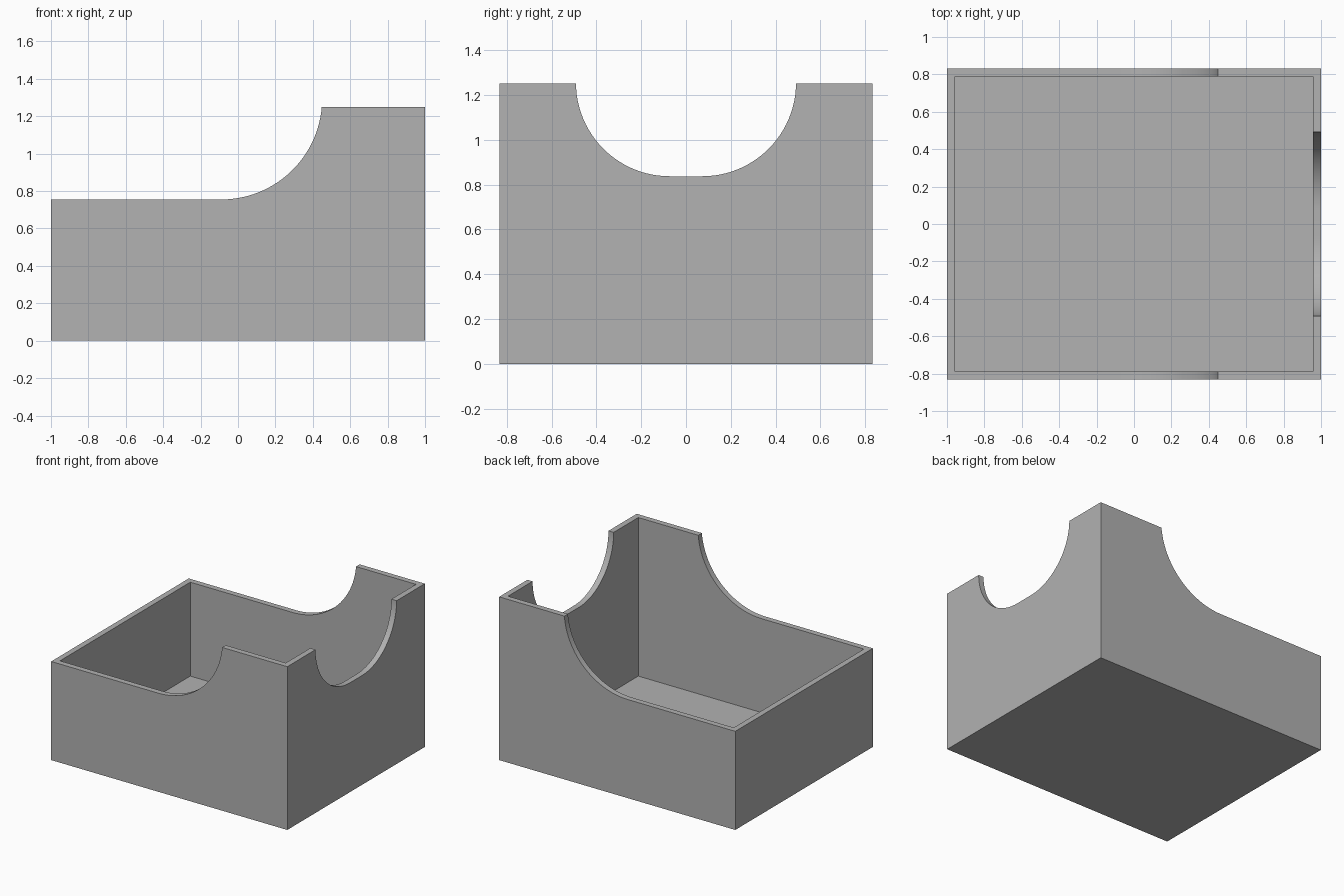
import bpy, bmesh
from math import sin, cos, pi
from mathutils import Vector

cube = bpy.data.objects.get("Cube")
if cube:
    bpy.data.objects.remove(cube, do_unlink=True)

HALF_X, HALF_Y, HEIGHT = 1.0, 0.832, 1.25
WALL, FLOOR, LOW = 0.044, 0.036, 0.755
STEPS = 24

grey = bpy.data.materials.new("plain_grey")
grey.use_nodes = True
grey.diffuse_color = (0.445, 0.445, 0.445, 1)
grey.node_tree.nodes["Principled BSDF"].inputs["Base Color"].default_value = grey.diffuse_color


def prism(name, outline, direction):
    """Extrude a closed outline of points along a direction."""
    bm = bmesh.new()
    face = bm.faces.new([bm.verts.new(p) for p in outline])
    result = bmesh.ops.extrude_face_region(bm, geom=[face])
    moved = [v for v in result["geom"] if isinstance(v, bmesh.types.BMVert)]
    bmesh.ops.translate(bm, verts=moved, vec=Vector(direction))
    bmesh.ops.recalc_face_normals(bm, faces=bm.faces)
    mesh = bpy.data.meshes.new(name)
    bm.to_mesh(mesh)
    bm.free()
    mesh.materials.append(grey)
    obj = bpy.data.objects.new(name, mesh)
    bpy.context.collection.objects.link(obj)
    return obj


def rectangle(hx, hy, z):
    return [(-hx, -hy, z), (hx, -hy, z), (hx, hy, z), (-hx, hy, z)]


def arc(centre, top, radius):
    """Quarter arc from its lowest point up to its side."""
    angles = [pi / 2 * i / STEPS for i in range(STEPS + 1)]
    return [(centre + radius * sin(a), top - radius * cos(a)) for a in angles]


# Open bin body
body = prism("open_bin", rectangle(HALF_X, HALF_Y, 0), (0, 0, HEIGHT))

# Inner cavity
cavity = prism("cavity_cutter", rectangle(HALF_X - WALL, HALF_Y - WALL, FLOOR), (0, 0, 2))

# Low front opening with curved sweep up the long sides
sweep = [(-1.5, LOW)] + arc(-0.09, LOW + 0.54, 0.54) + [(0.45, 1.6), (-1.5, 1.6)]
opening = prism("opening_cutter", [(x, -1.5, z) for x, z in sweep], (0, 3, 0))

# Rounded notch in the tall end wall
half = arc(0.073, 1.255, 0.418) + [(0.491, 1.6)]
notch_outline = half + [(-y, z) for y, z in reversed(half)]
notch = prism("notch_cutter", [(0.7, y, z) for y, z in notch_outline], (0.6, 0, 0))

# Cut the body, then discard the cutters
bpy.context.view_layer.objects.active = body
for cutter in (cavity, opening, notch):
    cutter.hide_render = True
    mod = body.modifiers.new(cutter.name, "BOOLEAN")
    mod.operation = "DIFFERENCE"
    mod.solver = "EXACT"
    mod.object = cutter
    bpy.ops.object.modifier_apply(modifier=mod.name)
    bpy.data.objects.remove(cutter, do_unlink=True)

# Smooth the curved rims and keep the corners sharp
bpy.ops.object.select_all(action="DESELECT")
body.select_set(True)
bpy.ops.object.shade_smooth_by_angle(angle=pi / 6)
